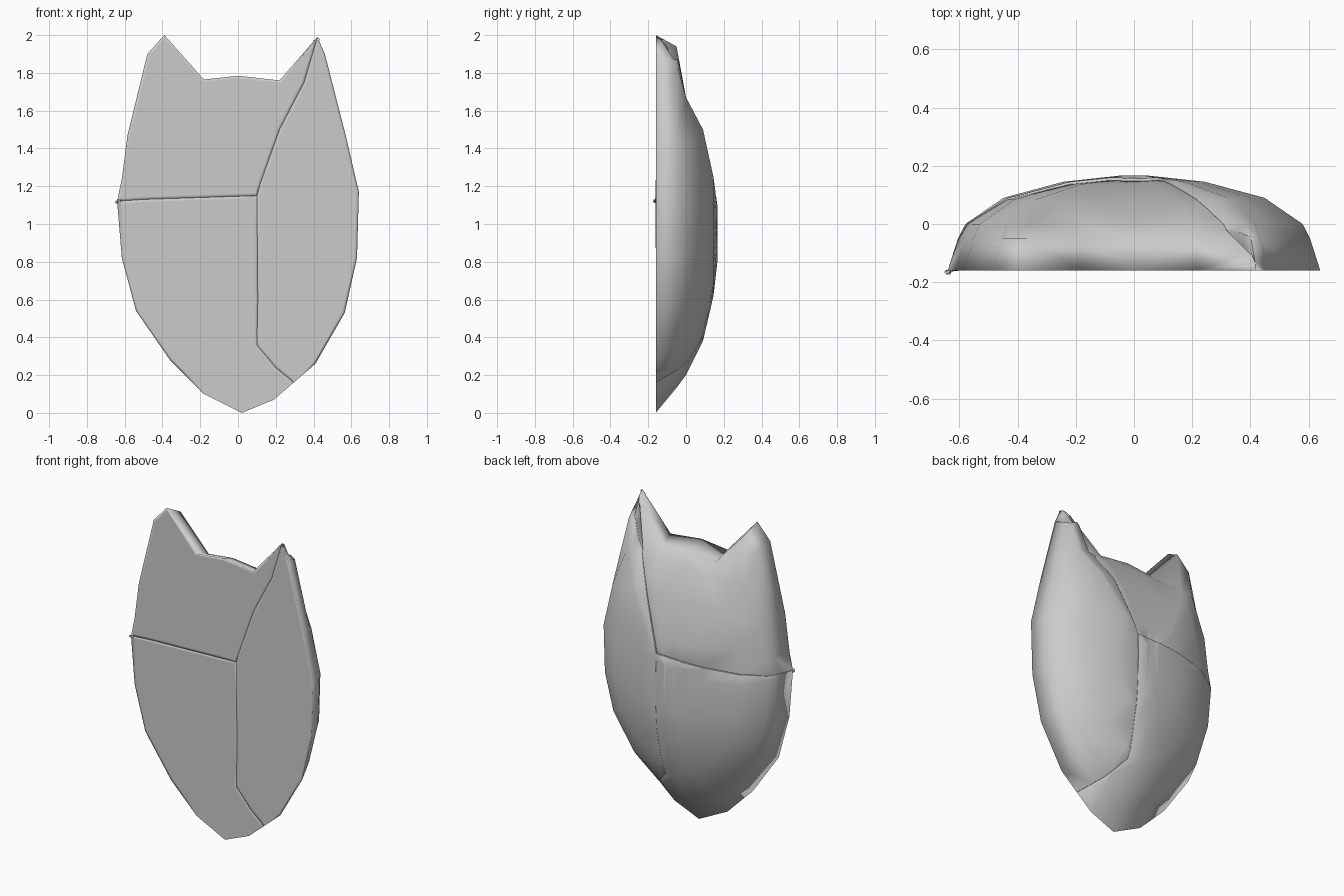
import bpy, bmesh, math

if "Cube" in bpy.data.objects:
    bpy.data.objects.remove(bpy.data.objects["Cube"])

FRONT = -0.16
CZ = 0.95

# Whole silhouette on the flat front (x, z)
OUTLINE = [(-.39, 2.0), (-.18, 1.765), (0, 1.785), (.22, 1.76), (.42, 1.99), (.46, 1.9),
           (.57, 1.47), (.64, 1.17), (.63, .82), (.565, .53), (.41, .26), (.19, .07),
           (.02, 0), (-.18, .1), (-.36, .28), (-.54, .54), (-.615, .82), (-.64, 1.12),
           (-.615, 1.24), (-.585, 1.47), (-.48, 1.9)]

# Dome rings: depth, x scale, lower z scale, upper z scale, highest z
RINGS = [(FRONT, 1, 1, 1, 2), (-.05, .945, .86, .95, 1.94), (0, .905, .79, .9, 1.67),
         (.09, .70, .60, .66, 1.5), (.145, .38, .35, .35, 1.25), (.166, .08, .16, .16, 1.1)]

# Seam lines between the three pieces
WING_SEAM = [(.435, 2.1), (.415, 1.97), (.35, 1.75), (.22, 1.5), (.12, 1.22), (.10, 1.15)]
LOWER_SEAM = [(.10, 1.15), (.105, .6), (.10, .36), (.2, .24), (.29, .165), (.35, .1)]
NECK_SEAM = [(-.8, 1.11), (-.5, 1.13), (.10, 1.15)]


def mesh_object(name, bm):
    bmesh.ops.triangulate(bm, faces=bm.faces[:])
    bmesh.ops.recalc_face_normals(bm, faces=bm.faces[:])
    me = bpy.data.meshes.new(name)
    bm.to_mesh(me)
    bm.free()
    ob = bpy.data.objects.new(name, me)
    bpy.context.collection.objects.link(ob)
    return ob


def loft(name, rings):
    bm = bmesh.new()
    loops = [[bm.verts.new(p) for p in ring] for ring in rings]
    n = len(loops[0])
    for a, b in zip(loops, loops[1:]):
        for i in range(n):
            j = (i + 1) % n
            bm.faces.new((a[i], a[j], b[j], b[i]))
    bm.faces.new(loops[0])
    bm.faces.new(loops[-1][::-1])
    return mesh_object(name, bm)


def dome():
    rings = []
    for y, sx, lo, hi, top in RINGS:
        rings.append([(x * sx, y, min(top, CZ + (z - CZ) * (hi if z > CZ else lo)))
                      for x, z in OUTLINE])
    return loft("shell", rings)


def piece(name, region, bulge=1.0):
    # Cut the region out of the domed shell
    ob = dome()
    ob.name = name
    cutter = loft("cutter", [[(x, y, z) for x, z in region] for y in (-.4, .4)])
    cutter.hide_render = True
    mod = ob.modifiers.new("cut", 'BOOLEAN')
    mod.operation = 'INTERSECT'
    mod.solver = 'EXACT'
    mod.object = cutter
    me = bpy.data.meshes.new_from_object(
        ob.evaluated_get(bpy.context.evaluated_depsgraph_get()))
    ob.modifiers.clear()
    ob.data = me
    bpy.data.objects.remove(cutter)

    # Round the seam edge on the domed side
    bm = bmesh.new()
    bm.from_mesh(me)
    bmesh.ops.remove_doubles(bm, verts=bm.verts[:], dist=.0005)
    edges = []
    for e in bm.edges:
        if len(e.link_faces) == 2:
            ny = sorted(f.normal.y for f in e.link_faces)
            if abs(ny[0]) < .03 and ny[1] > .3:
                edges.append(e)
    bmesh.ops.bevel(bm, geom=edges, offset=.025, segments=2, profile=.5,
                    affect='EDGES', clamp_overlap=True)

    # Narrow border on the flat front so the shading rolls over its edge
    bm.normal_update()
    front = [f for f in bm.faces if all(v.co.y < FRONT + .001 for v in f.verts)]
    bmesh.ops.inset_region(bm, faces=front, thickness=.015, use_even_offset=False)

    for v in bm.verts:
        # The head sits slightly lower than the body and wing
        if v.co.y > 0:
            v.co.y *= bulge
        # The ear beside the wing tip is thin
        if name == "head" and v.co.x > .25 and v.co.z > 1.7:
            v.co.y = min(v.co.y, -.1)
        if name == "wing" and v.co.z > 1.87 and v.co.y > -.1:
            v.co.z = 1.87
    bm.to_mesh(me)
    bm.free()
    bpy.ops.object.select_all(action='DESELECT')
    ob.select_set(True)
    bpy.context.view_layer.objects.active = ob
    bpy.ops.object.shade_smooth_by_angle(angle=math.radians(125))


# Head with ear, body, and side wing
piece("head", NECK_SEAM + WING_SEAM[-2::-1] + [(-.8, 2.1)], bulge=.94)
piece("body", NECK_SEAM + LOWER_SEAM[1:] + [(.35, -.1), (-.8, -.1)])
piece("wing", WING_SEAM + LOWER_SEAM[1:] + [(.8, .1), (.8, 2.1)])
